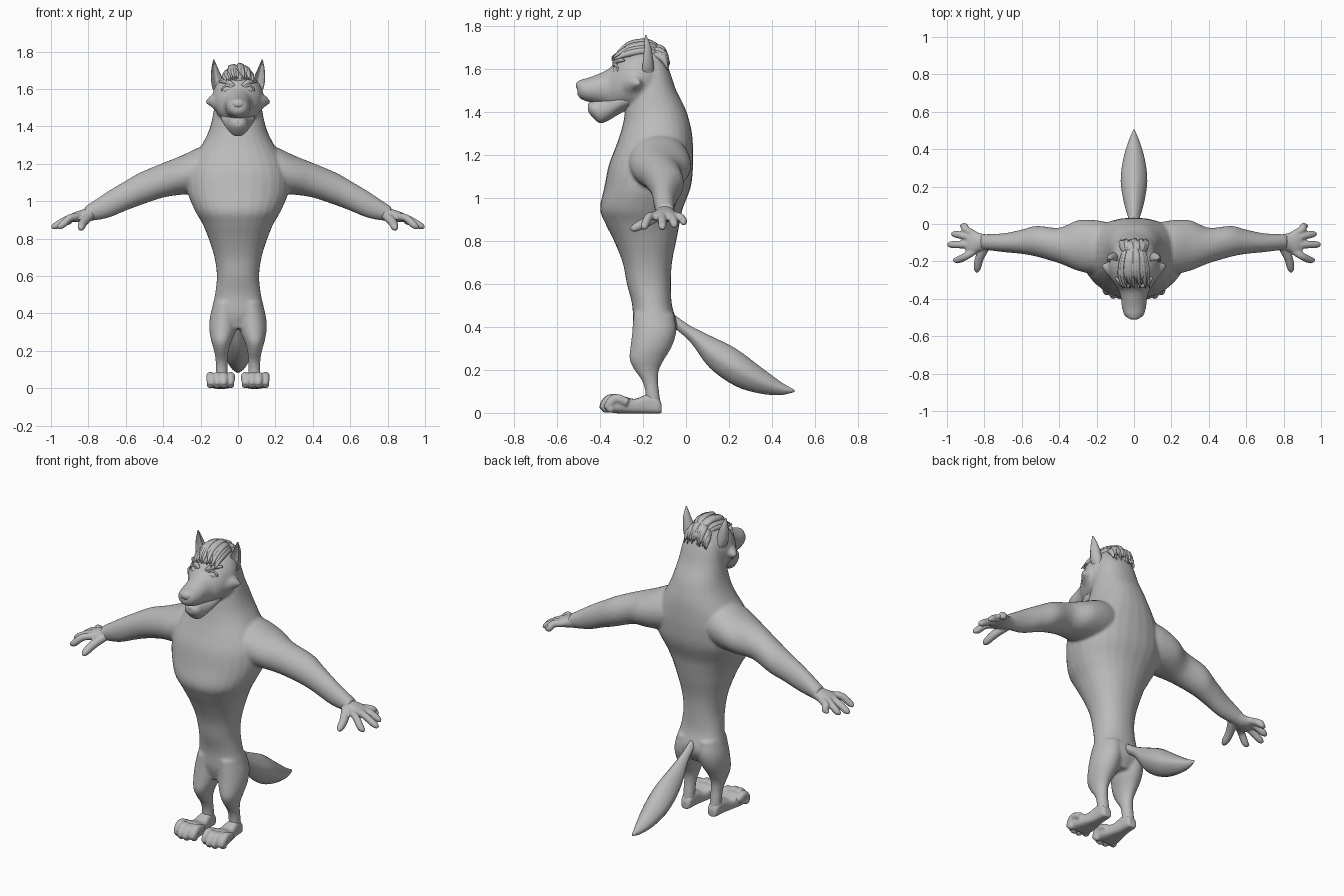
import bpy
import bmesh
import math
import random
from mathutils import Vector, Matrix

cube = bpy.data.objects.get("Cube")
if cube:
    bpy.data.objects.remove(cube, do_unlink=True)

GREY = (0.5, 0.5, 0.5, 1)
fur = bpy.data.materials.new("plain_grey")
fur.use_nodes = True
fur.diffuse_color = GREY
for node in fur.node_tree.nodes:
    if node.type == 'BSDF_PRINCIPLED':
        node.inputs["Base Color"].default_value = GREY
        node.inputs["Roughness"].default_value = .8

AXES = {'x': (0, 1, 2), 'y': (1, 0, 2), 'z': (2, 0, 1)}


def spline(rows, steps=4):
    """Smooth interpolation through rows of any width."""
    pts = [Vector(r) for r in rows]
    out = []
    for i in range(len(pts) - 1):
        p, q = pts[i], pts[i + 1]
        m = (q - pts[i - 1]) / 2 if i else q - p
        n = (pts[i + 2] - p) / 2 if i + 2 < len(pts) else q - p
        for k in range(steps):
            t = k / steps
            s = t * t * (3 - 2 * t)
            out.append(p * (1 - s) + q * s + m * (t * (1 - t) ** 2) - n * (t * t * (1 - t)))
    return out + [pts[-1]]


def skin(bm, rings):
    """Bridge rings of points into a closed surface."""
    loops = [[bm.verts.new(co) for co in ring] for ring in rings]
    count = len(loops[0])
    for lower, upper in zip(loops, loops[1:]):
        for i in range(count):
            j = (i + 1) % count
            bm.faces.new((lower[i], lower[j], upper[j], upper[i]))
    bm.faces.new(loops[0])
    bm.faces.new(loops[-1])


def loft(bm, axis, rows, sides=28, power=2.0, cup=0.0):
    """Oval rings along an axis; a row is position, then both extents."""
    along, across, up = AXES[axis]
    rings = []
    for t, a0, a1, b0, b1 in spline(rows):
        ring = []
        for i in range(sides):
            ang = math.tau * i / sides
            c, s = math.cos(ang), math.sin(ang)
            c = math.copysign(abs(c) ** (2 / power), c)
            s = math.copysign(abs(s) ** (2 / power), s)
            if s < 0:
                s *= 1 - cup * s * s
            co = [0, 0, 0]
            co[along] = t
            co[across] = (a0 + a1) / 2 + c * (a1 - a0) / 2
            co[up] = (b0 + b1) / 2 + s * (b1 - b0) / 2
            ring.append(co)
        rings.append(ring)
    skin(bm, rings)


def loft_even(bm, axis, rows, **options):
    """Loft centred on x = 0; a row is position, half width, low, high."""
    loft(bm, axis, [(t, -w, w, lo, hi) for t, w, lo, hi in rows], **options)


def tube(bm, rows, sides=12):
    """Round strand through rows of x, y, z, radius."""
    pts = spline(rows)
    span = Vector(pts[-1][:3]) - Vector(pts[0][:3])
    least = min(range(3), key=lambda k: abs(span[k]))
    ref = Vector([float(k == least) for k in range(3)])
    rings = []
    for i, p in enumerate(pts):
        d = Vector(pts[min(i + 1, len(pts) - 1)][:3]) - Vector(pts[max(i - 1, 0)][:3])
        u = d.cross(ref).normalized()
        v = d.cross(u).normalized()
        turns = [math.tau * k / sides for k in range(sides)]
        rings.append([Vector(p[:3]) + (u * math.cos(a) + v * math.sin(a)) * p[3] for a in turns])
    skin(bm, rings)


def ball(bm, centre, size):
    matrix = Matrix.Translation(centre) @ Matrix.Diagonal((*size, 1))
    bmesh.ops.create_uvsphere(bm, u_segments=24, v_segments=16, radius=1, matrix=matrix)


def mirror(bm):
    copy = bmesh.ops.duplicate(bm, geom=bm.verts[:] + bm.edges[:] + bm.faces[:])["geom"]
    for v in copy:
        if isinstance(v, bmesh.types.BMVert):
            v.co.x *= -1


def finish(bm, name, voxel=0, smooth=0):
    bmesh.ops.recalc_face_normals(bm, faces=bm.faces[:])
    for f in bm.faces:
        f.smooth = True
    mesh = bpy.data.meshes.new(name)
    bm.to_mesh(mesh)
    bm.free()
    mesh.materials.append(fur)
    obj = bpy.data.objects.new(name, mesh)
    bpy.context.collection.objects.link(obj)
    if voxel:
        mod = obj.modifiers.new("fuse", 'REMESH')
        mod.mode = 'VOXEL'
        mod.voxel_size = voxel
        mod.use_smooth_shade = True
    if smooth:
        mod = obj.modifiers.new("soften", 'SMOOTH')
        mod.factor = .5
        mod.iterations = smooth


# Body: arms, legs and cheek tufts on one side, mirrored, then torso and head
bm = bmesh.new()
loft(bm, 'x', [(.1, -.26, .0, 1.06, 1.3), (.2, -.27, .02, 1.04, 1.29), (.3, -.25, .02, 1.035, 1.245),
               (.4, -.21, -.02, 1.02, 1.205), (.52, -.175, -.01, .98, 1.155), (.6, -.16, -.03, .95, 1.11),
               (.7, -.15, -.05, .91, 1.05), (.82, -.135, -.055, .89, .97)])
loft(bm, 'z', [(.03, .055, .12, -.19, -.115), (.1, .055, .12, -.19, -.125), (.15, .055, .12, -.205, -.13),
               (.2, .05, .128, -.24, -.125), (.25, .035, .142, -.263, -.1), (.31, .01, .153, -.258, -.065),
               (.38, .0, .15, -.25, -.045), (.46, .0, .13, -.245, -.055)])
tube(bm, [(.08, -.25, 1.53, .07), (.13, -.235, 1.535, .04), (.172, -.22, 1.53, .008)])
mirror(bm)
loft_even(bm, 'z', [(.32, .09, -.22, -.08), (.4, .14, -.245, -.04), (.5, .123, -.25, -.065),
                    (.6, .113, -.275, -.07), (.7, .126, -.295, -.065), (.8, .157, -.335, -.045),
                    (.88, .19, -.375, -.03), (.95, .23, -.4, -.015), (1.05, .27, -.38, .022),
                    (1.15, .27, -.36, .033), (1.23, .24, -.33, .033), (1.3, .195, -.305, .028),
                    (1.36, .163, -.29, .015), (1.42, .143, -.28, -.005), (1.5, .127, -.26, -.045),
                    (1.6, .107, -.24, -.08), (1.68, .06, -.22, -.12)], power=2.2)
loft_even(bm, 'y', [(-.505, .028, 1.48, 1.54), (-.49, .05, 1.46, 1.55), (-.45, .064, 1.445, 1.56),
                    (-.4, .07, 1.435, 1.58), (-.36, .08, 1.42, 1.6), (-.33, .1, 1.41, 1.63),
                    (-.29, .122, 1.41, 1.67), (-.23, .138, 1.41, 1.69), (-.17, .125, 1.43, 1.69),
                    (-.11, .09, 1.48, 1.65)])
finish(bm, "body", .008, 6)

# Lower jaw, tucked under the muzzle to leave a mouth crease
bm = bmesh.new()
loft_even(bm, 'y', [(-.455, .025, 1.4, 1.44), (-.435, .046, 1.375, 1.452), (-.4, .055, 1.347, 1.47),
                    (-.36, .07, 1.36, 1.48), (-.31, .09, 1.39, 1.5), (-.25, .09, 1.42, 1.5)])
finish(bm, "lower_jaw", .006, 2)

bm = bmesh.new()
ball(bm, (0, -.492, 1.522), (.036, .02, .024))
finish(bm, "nose")

# Eyes with lids and brows
bm = bmesh.new()
ball(bm, (.056, -.313, 1.592), (.028, .028, .026))
mirror(bm)
finish(bm, "eyes")

bm = bmesh.new()
rim = []
for i in range(17):
    ang = math.tau * i / 16
    rim.append((.057 + .029 * math.cos(ang), -.328 + .01 * math.cos(ang), 1.592 + .026 * math.sin(ang)))
for start, end in zip(rim, rim[1:]):
    tube(bm, [(*start, .006), (*end, .006)])
tube(bm, [(.02, -.335, 1.618, .008), (.055, -.325, 1.638, .014), (.1, -.285, 1.64, .006)])
mirror(bm)
finish(bm, "eyelids_and_brows", .004, 2)

# Cupped ears
bm = bmesh.new()
loft(bm, 'z', [(1.57, .075, .12, -.23, -.15), (1.61, .077, .138, -.23, -.15), (1.66, .085, .145, -.22, -.155),
               (1.71, .106, .142, -.21, -.165), (1.757, .127, .133, -.194, -.185)], cup=1.5)
mirror(bm)
finish(bm, "ears")

# Swept hair: a cap with strands falling forward and back
random.seed(4)
bm = bmesh.new()
ball(bm, (0, -.2, 1.655), (.075, .12, .055))
for i in range(15):
    side = (i - 7) / 7
    x = side * .072
    drop = .035 * side * side
    lift = random.uniform(-.008, .008)
    reach = random.uniform(-.02, .02)
    tube(bm, [(x * .5, -.11, 1.69 - drop, .008), (x * .8, -.18, 1.718 - drop + lift, .017),
              (x, -.27, 1.705 - drop + lift, .015), (x + .012, -.33 + reach, 1.655 - drop * .4, .002)], sides=7)
    tube(bm, [(x * .6, -.17, 1.71 - drop, .01), (x * .9, -.11, 1.685 - drop + lift, .017),
              (x, -.08 + reach * .3, 1.61 + reach, .002)], sides=7)
finish(bm, "hair")

# Hands: palm, thumb and four fingers
bm = bmesh.new()
loft(bm, 'x', [(.76, -.135, -.06, .905, .985), (.82, -.145, -.05, .89, .96),
               (.87, -.165, -.035, .888, .943), (.9, -.155, -.045, .893, .927)])
tube(bm, [(.79, -.115, .925, .025), (.825, -.18, .89, .024), (.838, -.235, .862, .02), (.84, -.258, .852, .008)])
for base, x, y, z in [(-.055, .925, -.012, .88), (-.083, .972, -.055, .868),
                      (-.113, .993, -.11, .858), (-.145, .962, -.192, .86)]:
    bend = (base * .4 + y * .6)
    tube(bm, [(.855, base, .918, .02), (.9, bend, .91, .02), (x - .02, y, z + .012, .019), (x + .004, y, z, .009)])
mirror(bm)
finish(bm, "hands", .006, 2)

# Feet: flat sole with four toes
bm = bmesh.new()
loft(bm, 'y', [(-.113, .065, .11, .0, .04), (-.13, .056, .12, -.003, .07), (-.18, .052, .125, -.003, .085),
               (-.24, .042, .137, -.003, .065), (-.3, .027, .155, -.003, .08), (-.345, .025, .16, .0, .07)], power=3)
for i, tip in enumerate((-.375, -.392, -.39, -.37)):
    x = .039 + i * .036
    tube(bm, [(x, tip + .1, .048, .02), (x, tip + .045, .066, .023), (x, tip + .015, .042, .022),
              (x, tip, .018, .014)])
    ball(bm, (x, tip + .02, .021), (.02, .022, .021))
mirror(bm)
finish(bm, "feet", .006, 2)

# Leaf-shaped tail
bm = bmesh.new()
loft_even(bm, 'y', [(-.06, .02, .4, .46), (.02, .028, .33, .405), (.11, .053, .21, .36), (.23, .071, .125, .3),
                    (.345, .058, .09, .215), (.44, .03, .083, .145), (.505, .003, .097, .106)],
          sides=16, power=1.6)
finish(bm, "tail")
